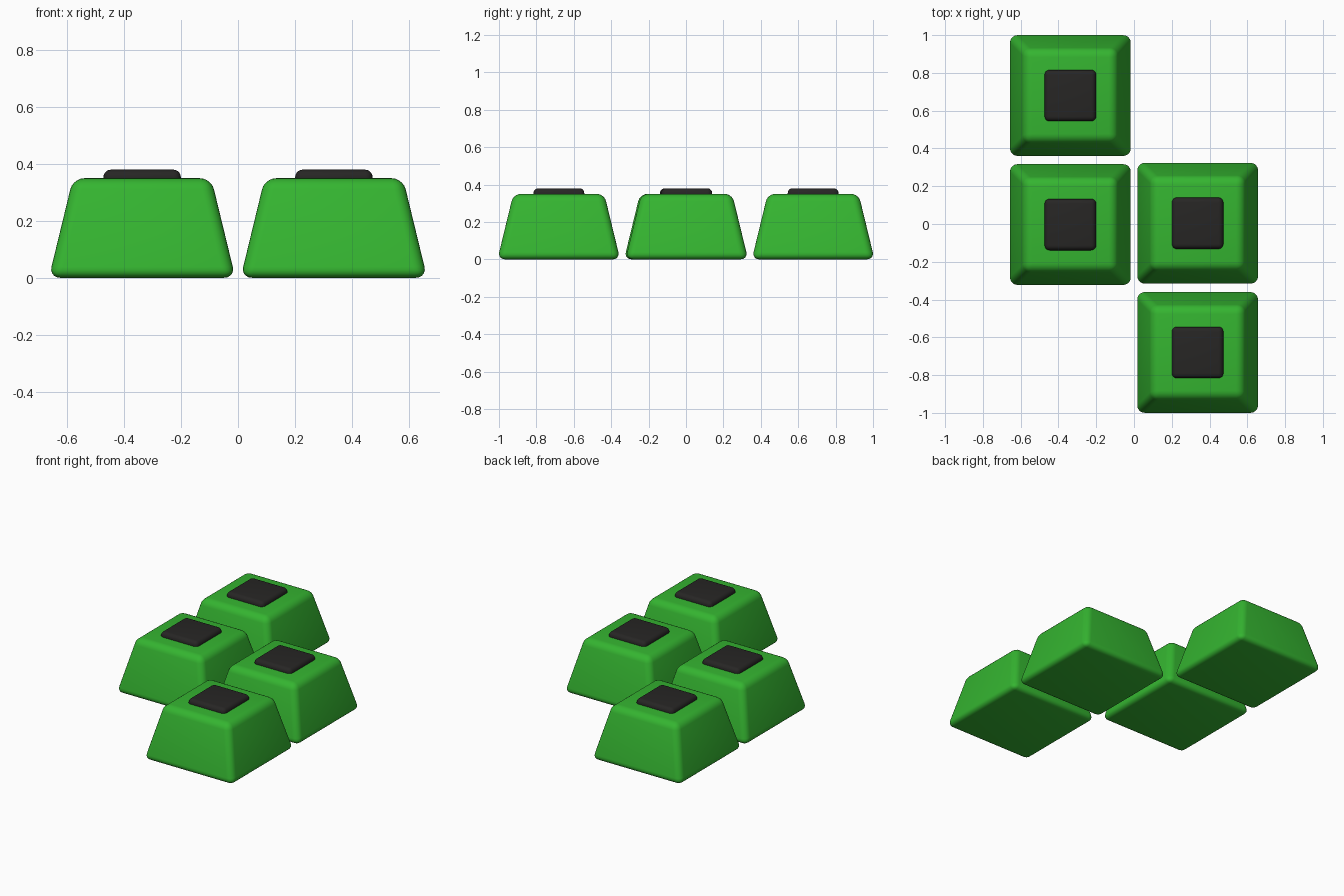
import bpy, bmesh

if "Cube" in bpy.data.objects:
    bpy.data.objects.remove(bpy.data.objects["Cube"])

def material(name, color):
    m = bpy.data.materials.new(name)
    m.diffuse_color = color
    m.use_nodes = True
    m.node_tree.nodes["Principled BSDF"].inputs["Base Color"].default_value = m.diffuse_color
    return m

green = material("green", (0.035, 0.46, 0.03, 1))
black = material("black", (0.02, 0.019, 0.018, 1))

def rounded_block(name, x, y, z0, z1, bottom, top, radius, mat):
    """Square tapered block with rounded edges; bottom/top are half widths."""
    bm = bmesh.new()
    bmesh.ops.create_cube(bm, size=2)
    for v in bm.verts:
        half = top if v.co.z > 0 else bottom
        v.co = (v.co.x * half, v.co.y * half, z1 if v.co.z > 0 else z0)
    bmesh.ops.bevel(bm, geom=bm.edges[:], offset=radius, segments=5,
                    profile=0.5, affect='EDGES')
    mesh = bpy.data.meshes.new(name)
    bm.to_mesh(mesh)
    bm.free()
    mesh.materials.append(mat)
    ob = bpy.data.objects.new(name, mesh)
    ob.location = (x, y, 0)
    bpy.context.collection.objects.link(ob)
    bpy.ops.object.select_all(action='DESELECT')
    ob.select_set(True)
    bpy.context.view_layer.objects.active = ob
    bpy.ops.object.shade_smooth_by_angle(angle=0.7)
    return ob

# Four staggered keys, each with a dark square pad on top
positions = [(-0.337, 0.68), (-0.337, -0.003), (0.337, 0.004), (0.337, -0.68)]
for i, (x, y) in enumerate(positions, 1):
    rounded_block(f"key_{i}", x, y, 0.0, 0.35, 0.328, 0.243, 0.04, green)
    rounded_block(f"key_pad_{i}", x, y, 0.32, 0.38, 0.136, 0.136, 0.026, black)
